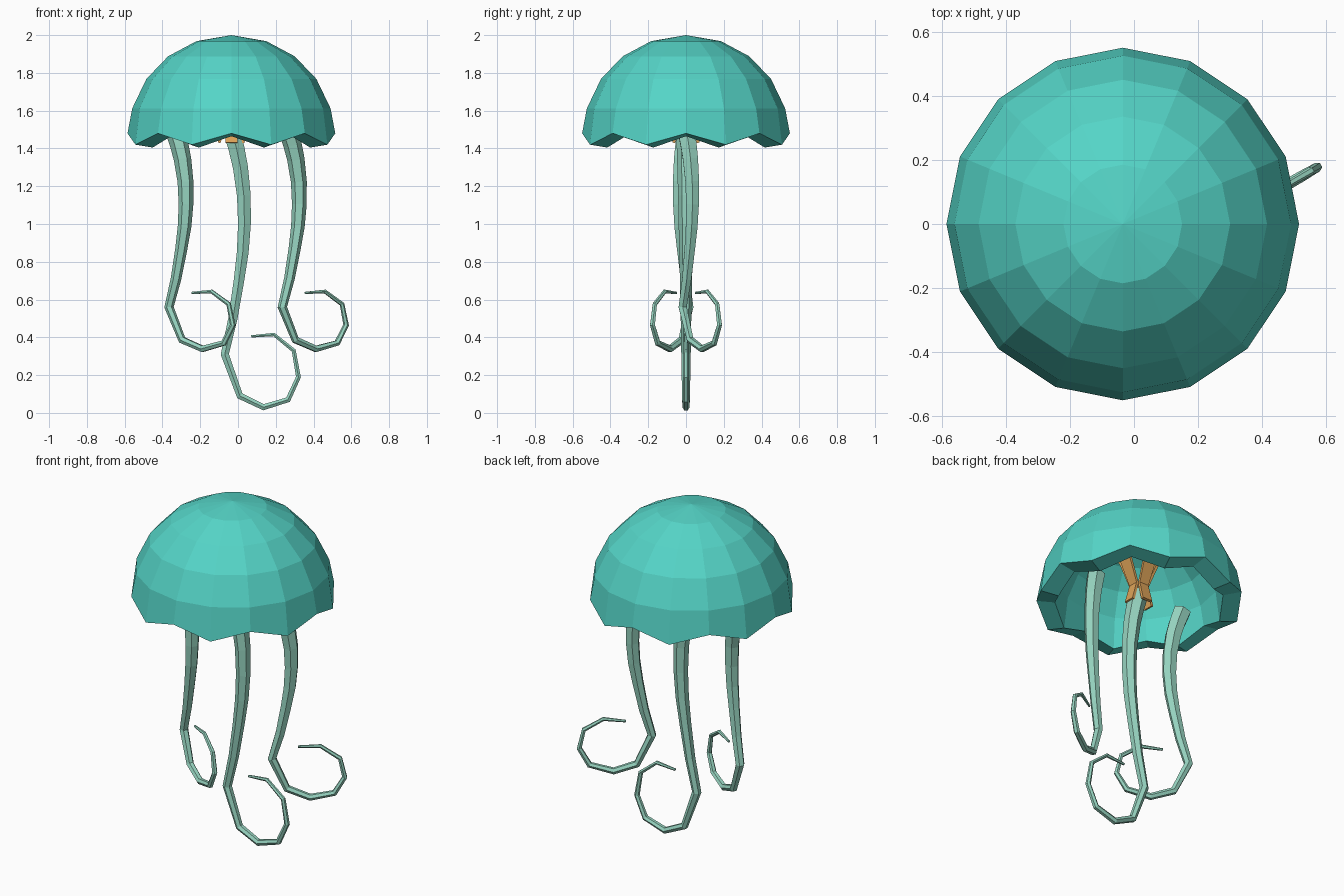
import bpy, bmesh
from math import sin, cos, pi, radians
from mathutils import Vector, Matrix

cube = bpy.data.objects.get("Cube")
if cube:
    bpy.data.objects.remove(cube)

CENTRE_X = -0.035


def material(name, rgb):
    m = bpy.data.materials.new(name)
    m.use_nodes = True
    m.diffuse_color = (*rgb, 1)
    bsdf = m.node_tree.nodes["Principled BSDF"]
    bsdf.inputs["Base Color"].default_value = (*rgb, 1)
    bsdf.inputs["Roughness"].default_value = 0.7
    return m


teal = material("teal", (0.09, 0.66, 0.57))
pale_green = material("pale_green", (0.31, 0.66, 0.53))
orange = material("orange", (0.73, 0.37, 0.10))


def finish(bm, name, mat, matrix):
    bmesh.ops.recalc_face_normals(bm, faces=bm.faces)
    mesh = bpy.data.meshes.new(name)
    bm.to_mesh(mesh)
    bm.free()
    mesh.materials.append(mat)
    obj = bpy.data.objects.new(name, mesh)
    obj.matrix_world = matrix
    bpy.context.collection.objects.link(obj)
    return obj


def bridge(bm, a, b):
    n = len(a)
    for i in range(n):
        bm.faces.new((a[i], b[i], b[(i + 1) % n], a[(i + 1) % n]))


def shell(obj, thickness, offset):
    mod = obj.modifiers.new("thickness", "SOLIDIFY")
    mod.thickness = thickness
    mod.offset = offset


# Bell: faceted dome with a scalloped rim and a hollow underside
SIDES = 16
bm = bmesh.new()
apex = bm.verts.new((0, 0, 2.0))
previous = None
for r, z in [(0.185, 1.968), (0.335, 1.888), (0.45, 1.768), (0.525, 1.612), (0.55, 1.48)]:
    ring = []
    for i in range(SIDES):
        a = 2 * pi * i / SIDES
        drop = 0.06 if r == 0.55 and i % 2 else 0
        ring.append(bm.verts.new((r * cos(a), r * sin(a), z - drop)))
    if previous:
        bridge(bm, previous, ring)
    else:
        for i in range(SIDES):
            bm.faces.new((apex, ring[i], ring[(i + 1) % SIDES]))
    previous = ring
bell = finish(bm, "bell", teal, Matrix.Translation((CENTRE_X, 0, 0)))
shell(bell, 0.1, -1)

# Oral arms: four ribbons pinched at the waist and flared at the ends
for k in range(4):
    bm = bmesh.new()
    rows = []
    for r, z, half in [(0.2, 1.89, 0.045), (0.1, 1.7, 0.04), (0.035, 1.54, 0.03), (0.065, 1.43, 0.032)]:
        rows.append([bm.verts.new((r, s * half, z)) for s in (-1, 1)])
    for a, b in zip(rows, rows[1:]):
        bm.faces.new((a[0], a[1], b[1], b[0]))
    turn = Matrix.Translation((CENTRE_X, 0, 0)) @ Matrix.Rotation(k * pi / 2, 4, "Z")
    arm = finish(bm, f"oral_arm_{k + 1}", orange, turn)
    shell(arm, 0.015, 0)

# Tentacle path: x offset, drop from the top, radius
PATH = [(0, 0, 0.052), (0.027, 0.1, 0.049), (0.048, 0.2, 0.046), (0.066, 0.35, 0.042),
        (0.069, 0.5, 0.039), (0.06, 0.65, 0.036), (0.04, 0.8, 0.032), (0.008, 1.0, 0.028),
        (-0.035, 1.19, 0.025), (0.045, 1.41, 0.021), (0.17, 1.47, 0.019), (0.3, 1.43, 0.017),
        (0.355, 1.31, 0.015), (0.33, 1.17, 0.013), (0.225, 1.085, 0.011), (0.105, 1.095, 0.007)]


def tentacle(name, x, angle, stretch):
    """Tapered six-sided tube along the path, turned about its root."""
    bm = bmesh.new()
    points = [Vector((px, 0, -drop * stretch)) for px, drop, _ in PATH]
    rings = []
    for i, p in enumerate(points):
        before = (p - points[i - 1]).normalized() if i else Vector()
        after = (points[i + 1] - p).normalized() if i + 1 < len(points) else Vector()
        tangent = (before + after).normalized()
        side = Vector((tangent.z, 0, -tangent.x))
        r = PATH[i][2]
        ring = []
        for k in range(6):
            a = pi / 6 + k * pi / 3
            ring.append(bm.verts.new(p + side * (r * cos(a)) + Vector((0, r * sin(a), 0))))
        if rings:
            bridge(bm, rings[-1], ring)
        rings.append(ring)
    bm.faces.new(rings[0])
    bm.faces.new(rings[-1])
    place = Matrix.Translation((x, 0, 1.5)) @ Matrix.Rotation(radians(angle), 4, "Z")
    finish(bm, name, pale_green, place)


tentacle("middle_tentacle", CENTRE_X, 0, 1.0)
tentacle("left_tentacle", CENTRE_X + 0.3, 30, 0.79)
tentacle("right_tentacle", CENTRE_X - 0.3, -30, 0.79)
